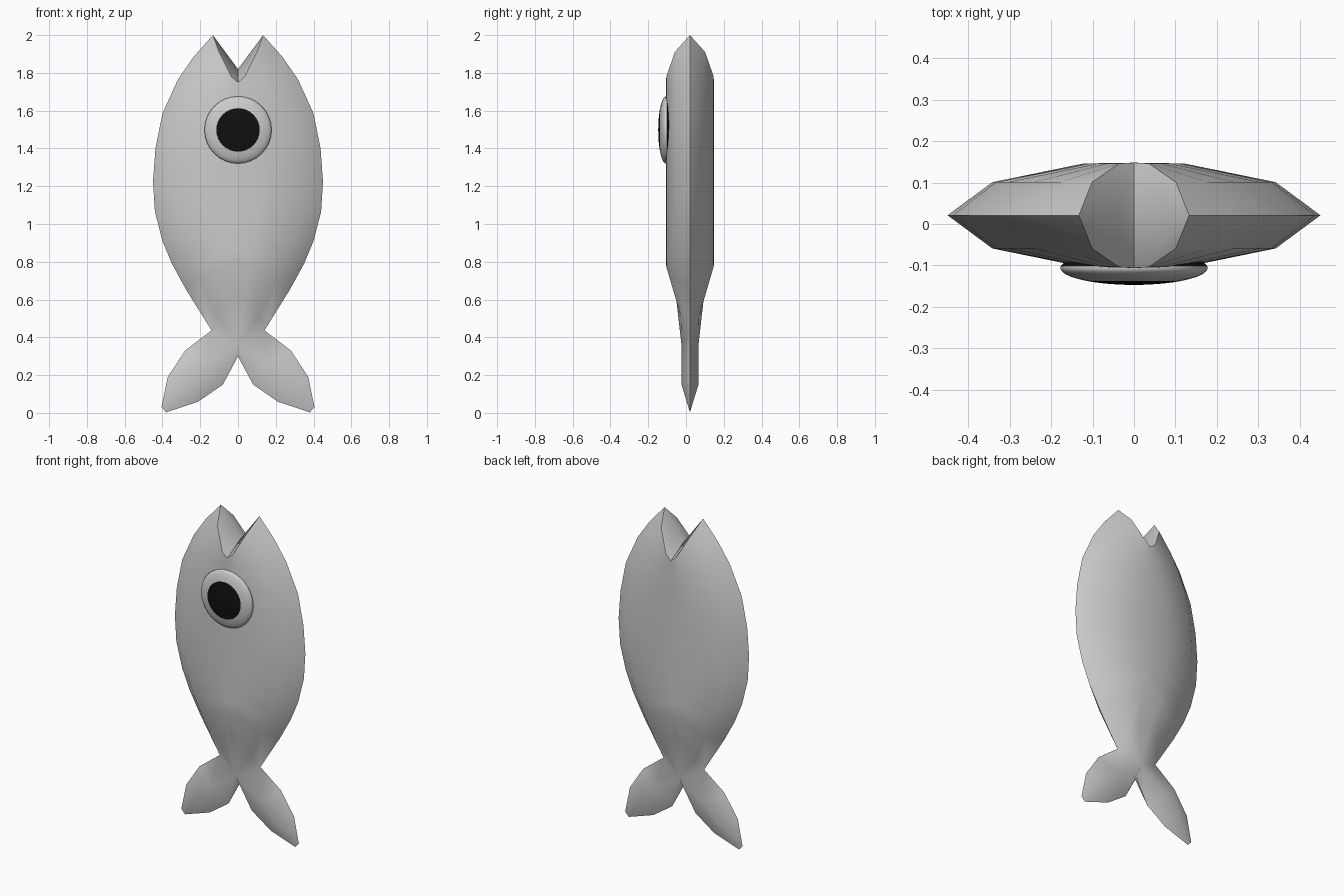
import bpy, bmesh, math

if "Cube" in bpy.data.objects:
    bpy.data.objects.remove(bpy.data.objects["Cube"])

CY, HALF = 0.021, 0.127      # mid-plane and half thickness of the body


def finish(bm, name, colour=None, angle=60):
    bmesh.ops.remove_doubles(bm, verts=bm.verts, dist=0.0005)
    bmesh.ops.recalc_face_normals(bm, faces=bm.faces)
    me = bpy.data.meshes.new(name)
    bm.to_mesh(me)
    bm.free()
    ob = bpy.data.objects.new(name, me)
    bpy.context.collection.objects.link(ob)
    if colour:
        mat = bpy.data.materials.new(name)
        mat.diffuse_color = colour
        mat.use_nodes = True
        mat.node_tree.nodes["Principled BSDF"].inputs["Base Color"].default_value = mat.diffuse_color
        me.materials.append(mat)
    bpy.ops.object.select_all(action='DESELECT')
    ob.select_set(True)
    bpy.context.view_layer.objects.active = ob
    bpy.ops.object.shade_smooth_by_angle(angle=math.radians(angle))
    return ob


# Body rows, mouth to waist: edge x, edge z, centre-line z, centre depth
rows = [(.133, 2.0, 1.75, HALF), (.235, 1.885, 1.68, HALF),
        (.318, 1.765, 1.60, HALF), (.40, 1.585, 1.49, HALF),
        (.437, 1.40, 1.36, HALF), (.45, 1.225, 1.22, HALF),
        (.44, 1.066, 1.08, HALF), (.40, .91, .95, HALF),
        (.35, .79, .86, HALF), (.275, .653, .79, HALF),
        (.14, .437, .637, .075)]
# Cross-section from centre to edge: width fraction, depth fraction
section = [(0, 1), (.27, .985), (.76, .63), (1, 0)]

# Forked tail fin: outer edge, thick ridge and inner edge (x, z)
outer = [(.14, .437), (.28, .33), (.372, .19), (.405, .03)]
ridge = [(0, .36), (.17, .255), (.275, .15)]
inner = [(0, .30), (.08, .15), (.21, .06), (.38, .003)]
FIN = 0.045

bm = bmesh.new()
for sx in (1, -1):
    for sy in (1, -1):
        def vert(x, d, z):
            return bm.verts.new((sx * x, CY + sy * d, z))

        grid = [[vert(ex * u, d * k, cz + (ez - cz) * u ** 1.6)
                 for u, k in section] for ex, ez, cz, d in rows]
        for a, b in zip(grid, grid[1:]):
            for i in range(3):
                bm.faces.new((a[i], a[i + 1], b[i + 1], b[i]))

        # mouth valley between the rim and a straight middle crease
        mid = [vert(.133 * u, 0, 1.82 + .18 * u) for u, k in section[:3]]
        rim = grid[0]
        for i in range(2):
            bm.faces.new((rim[i], rim[i + 1], mid[i + 1], mid[i]))
        bm.faces.new((rim[2], rim[3], mid[2]))

        # tail
        o = [grid[-1][3]] + [vert(x, 0, z) for x, z in outer[1:]]
        r = [vert(x, FIN, z) for x, z in ridge]
        n = [vert(x, 0, z) for x, z in inner]
        for i in range(3):
            bm.faces.new((grid[-1][i], grid[-1][i + 1], r[0]))
        for i in range(2):
            bm.faces.new((o[i], o[i + 1], r[i + 1], r[i]))
            bm.faces.new((r[i], r[i + 1], n[i + 1], n[i]))
        bm.faces.new((r[2], o[2], o[3]))
        bm.faces.new((r[2], o[3], n[3]))
        bm.faces.new((r[2], n[3], n[2]))
finish(bm, "fish_body")


# Eye: one flattened ball split into front pupil, pale ring and dark back
def eye_zone(name, a0, a1, colour=None, steps=6, sides=32):
    bm = bmesh.new()
    rings = []
    for j in range(steps + 1):
        a = a0 + (a1 - a0) * j / steps
        rad, y = .178 * math.sin(a), -.106 - .041 * math.cos(a)
        rings.append([bm.verts.new((rad * math.cos(2 * math.pi * i / sides), y,
                                    1.498 + rad * math.sin(2 * math.pi * i / sides)))
                      for i in range(sides)])
    for p, q in zip(rings, rings[1:]):
        for i in range(sides):
            k = (i + 1) % sides
            bm.faces.new((p[i], p[k], q[k], q[i]))
    ob = finish(bm, name, colour)
    # open zones: make sure the surface faces outwards
    f = ob.data.polygons[len(ob.data.polygons) // 2]
    c = f.center.copy()
    c.y += .106
    c.z -= 1.498
    if f.normal.dot(c) < 0:
        ob.data.flip_normals()


BLACK = (.005, .005, .005, 1)
PUPIL, BACK = math.asin(.115 / .178), math.radians(97)
eye_zone("eye_pupil", 0, PUPIL, BLACK)
eye_zone("eye_ring", PUPIL, BACK)
eye_zone("eye_back", BACK, math.pi, BLACK)
